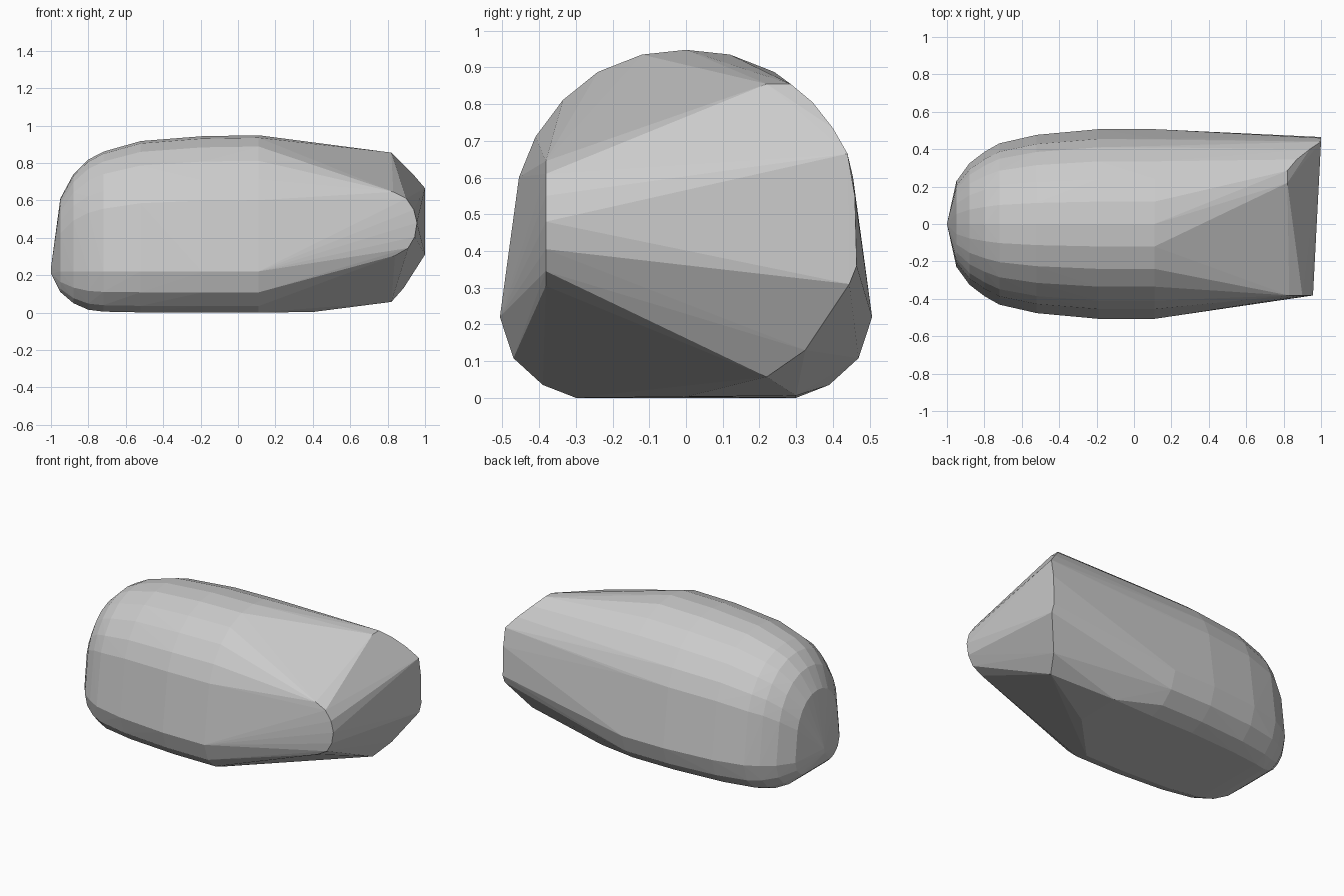
import bpy, bmesh

if "Cube" in bpy.data.objects:
    bpy.data.objects.remove(bpy.data.objects["Cube"])

# Half cross-section of the rounded body: (y, z), top centre down to the base
PROFILE = [(0, .946), (.12, .933), (.24, .886), (.335, .81), (.41, .71), (.455, .6),
           (.472, .46), (.507, .22), (.47, .108), (.39, .035), (.3, 0), (0, 0)]
WIDEST = .22

# Stations from the rounded nose to mid-body: (x, width factor, top z, bottom z)
STATIONS = [(-1, 0, .24, .21), (-.95, .45, .61, .11), (-.88, .64, .74, .05),
            (-.8, .76, .818, .015), (-.72, .85, .86, .005), (-.52, .94, .917, .001),
            (-.19, 1, .943, 0), (.11, 1, .948, 0)]


def section(x, width, top, bottom):
    """Scale the profile to one station and mirror it across y."""
    pts = []
    for y, z in PROFILE:
        if z > WIDEST:
            z = WIDEST + (z - WIDEST) * (top - WIDEST) / (.946 - WIDEST)
        else:
            z = WIDEST - (WIDEST - z) * (WIDEST - bottom) / WIDEST
        pts += [(x, -y * width, z), (x, y * width, z)]
    return pts


points = [p for s in STATIONS for p in section(*s)]

# Slanted end cap: curved near edge, upper and lower shoulders, tall far edge
points += [(x, -.382, z) for x, z in
           [(.83, .645), (.90, .61), (.94, .55), (.957, .48), (.945, .405), (.91, .345), (.84, .305)]]
points += [(.82, .22, .855), (.82, .285, .855), (.87, .345, .805), (.94, .40, .735)]
points += [(.82, .22, .057), (.885, .325, .13), (.40, 0, .003), (.40, .3, .006)]
points += [(1, .44, .665), (1, .46, .55), (1, .465, .36), (1, .445, .31)]

# Wrap all sections in one faceted shell
bm = bmesh.new()
for p in points:
    bm.verts.new(p)
bmesh.ops.remove_doubles(bm, verts=bm.verts[:], dist=.002)
bmesh.ops.convex_hull(bm, input=bm.verts[:], use_existing_faces=False)
bmesh.ops.delete(bm, geom=[v for v in bm.verts if not v.link_faces], context='VERTS')
bmesh.ops.recalc_face_normals(bm, faces=bm.faces[:])

mesh = bpy.data.meshes.new("faceted_boulder")
bm.to_mesh(mesh)
bm.free()
bpy.context.collection.objects.link(bpy.data.objects.new("faceted_boulder", mesh))
